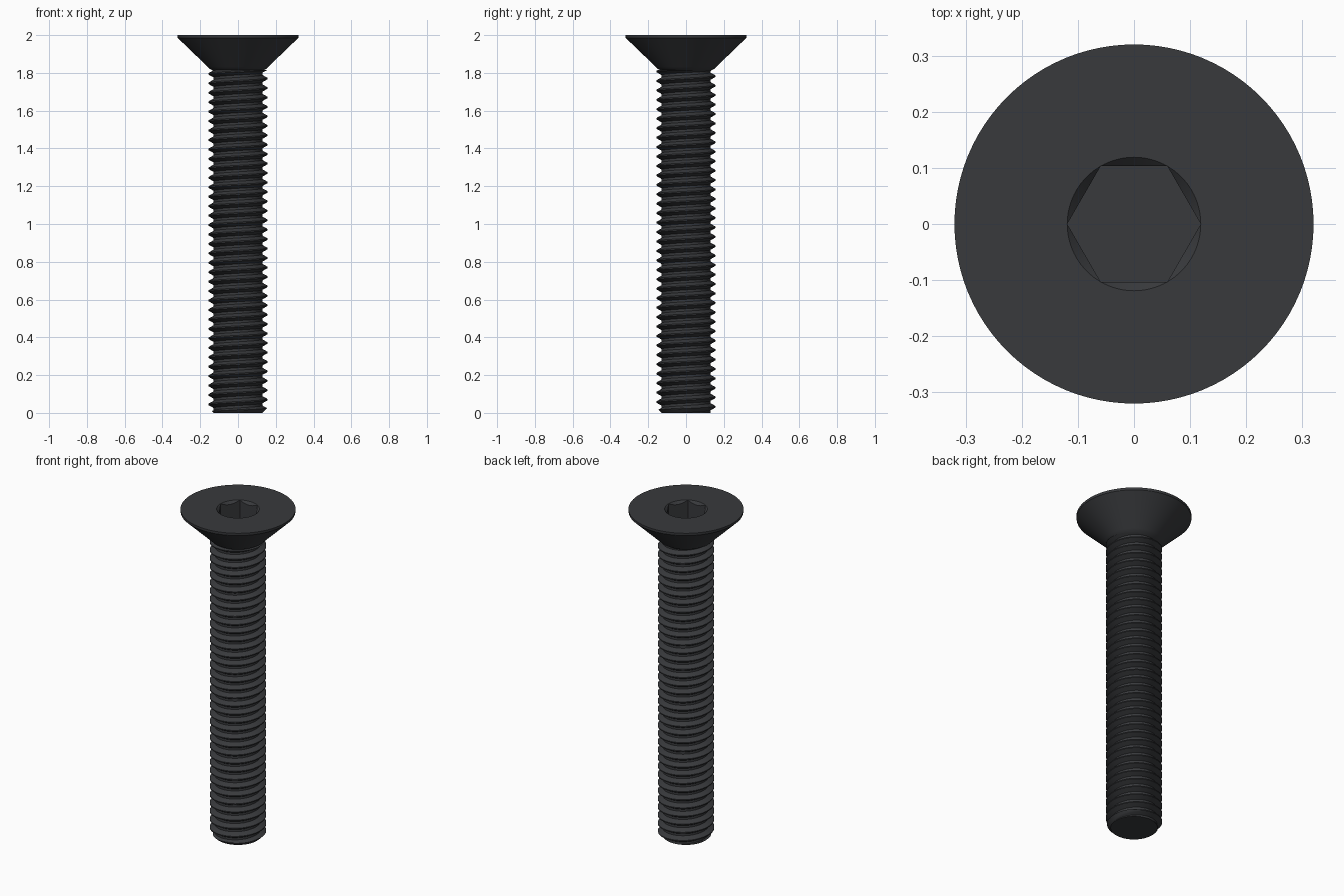
import bpy, bmesh
from math import cos, sin, pi, radians, floor

if "Cube" in bpy.data.objects:
    bpy.data.objects.remove(bpy.data.objects["Cube"])

PITCH, MAJOR, MINOR = 0.05, 0.157, 0.129
Z_TOP = 1.815            # where the thread meets the neck
SIDES, ROWS = 72, 16     # steps per turn, rows per pitch
PHASE = 0.02             # height of the first crest at +x

black = bpy.data.materials.new("black_oxide")
black.diffuse_color = (0.04, 0.042, 0.046, 1)
black.use_nodes = True
black.node_tree.nodes["Principled BSDF"].inputs["Base Color"].default_value = black.diffuse_color


def grid_object(name, rings, cap_start, cap_end):
    """Skin a list of rings (each running once around) and cap the ends."""
    bm = bmesh.new()
    vs = [[bm.verts.new(p) for p in ring] for ring in rings]
    for a, b in zip(vs, vs[1:]):
        for j in range(len(a) - 1):
            bm.faces.new((a[j], a[j + 1], b[j + 1], b[j]))
    if cap_start:
        bm.faces.new(vs[0][-2::-1])
    if cap_end:
        bm.faces.new(vs[-1][:-1])
    bmesh.ops.remove_doubles(bm, verts=bm.verts, dist=1e-5)
    bmesh.ops.dissolve_degenerate(bm, edges=bm.edges, dist=1e-5)
    bmesh.ops.recalc_face_normals(bm, faces=bm.faces)
    me = bpy.data.meshes.new(name)
    bm.to_mesh(me)
    bm.free()
    me.materials.append(black)
    ob = bpy.data.objects.new(name, me)
    bpy.context.collection.objects.link(ob)
    bpy.ops.object.select_all(action='DESELECT')
    ob.select_set(True)
    bpy.context.view_layer.objects.active = ob
    bpy.ops.object.shade_smooth_by_angle(angle=radians(28))
    return ob


def thread_radius(z, t):
    """V thread with flat crest and root, chamfered at the tip."""
    u = (z - PHASE) / PITCH - t / (2 * pi)
    d = abs(u - floor(u + 0.5))              # 0 at the crest, 0.5 at the root
    f = min(max((d - 0.0625) / 0.3125, 0), 1)
    return min(MAJOR + (MINOR - MAJOR) * f, 0.13 + z * 1.0)


# Threaded shank: rows follow the helix and are clamped to flat ends
rings = []
turns = int(Z_TOP / PITCH) + 3
for k in range(turns * ROWS + 1):
    ring = []
    for j in range(SIDES + 1):
        t = 2 * pi * j / SIDES
        z = PHASE + (k / ROWS - 2) * PITCH + t / (2 * pi) * PITCH
        z = min(max(z, 0), Z_TOP)
        r = thread_radius(z, t)
        ring.append((r * cos(t), r * sin(t), z))
    rings.append(ring)
grid_object("threaded_shank", rings, True, True)

# Countersunk head with hex socket
HEX, SEG = 0.119, 96


def circle(r, z):
    return [(r * cos(2 * pi * j / SEG), r * sin(2 * pi * j / SEG), z) for j in range(SEG + 1)]


def hexagon(z, slope):
    pts = []
    for j in range(SEG + 1):
        t = 2 * pi * j / SEG
        r = HEX * cos(pi / 6) / cos(t % (pi / 3) - pi / 6)
        pts.append((r * cos(t), r * sin(t), z - (HEX - r) * slope))
    return pts


grid_object("countersunk_head", [
    circle(0.129, 1.81), circle(0.15, 1.822), circle(0.16, 1.832),
    circle(0.319, 1.985), circle(0.32, 1.99), circle(0.32, 2.0),
    circle(HEX, 2.0), hexagon(2.0, 1.0), hexagon(1.86, 0)], True, True)
